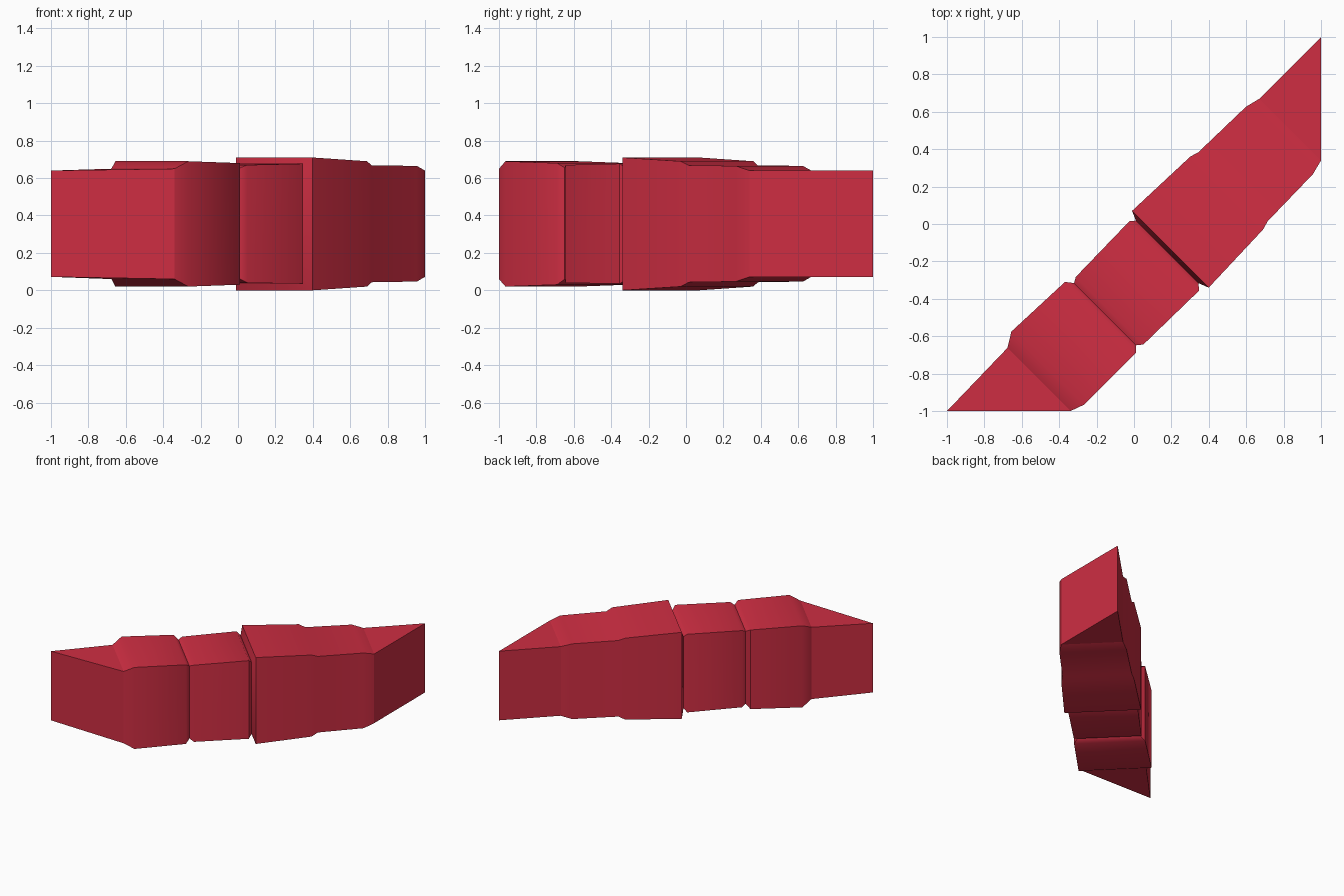
import bpy
import bmesh
from math import radians, sqrt
from mathutils import Vector

cube = bpy.data.objects.get("Cube")
if cube:
    bpy.data.objects.remove(cube, do_unlink=True)

R2 = sqrt(2)


def place(s, t, z):
    """s runs along the diagonal, t across it to the right."""
    return Vector(((s + t) / R2, (s - t) / R2, z))


# Cross-sections along the bar: s, left t, right t, bottom z, top z
SECTIONS = [
    (-0.947, -0.01, 0.467, 0.06, 0.65),   # front segment
    (-0.87, -0.057, 0.495, 0.02, 0.69),
    (-0.48, -0.042, 0.495, 0.03, 0.68),
    (-0.45, -0.003, 0.467, 0.06, 0.655),  # groove
    (-0.42, -0.02, 0.491, 0.04, 0.67),    # middle segment
    (-0.005, -0.028, 0.498, 0.035, 0.677),
    (0.02, -0.005, 0.467, 0.06, 0.65),    # groove
    (0.042, -0.057, 0.523, 0.0, 0.71),    # back segment, stepping down
    (0.467, -0.042, 0.509, 0.02, 0.69),
    (0.515, -0.028, 0.495, 0.043, 0.668),
    (0.865, -0.02, 0.488, 0.047, 0.665),
    (0.947, 0.0, 0.467, 0.072, 0.64),
]

bm = bmesh.new()


# Lofted segments
rings = []
for s, left, right, low, high in SECTIONS:
    corners = ((left, low), (right, low), (right, high), (left, high))
    rings.append([bm.verts.new(place(s, t, z)) for t, z in corners])
for a, b in zip(rings, rings[1:]):
    for i in range(4):
        j = (i + 1) % 4
        bm.faces.new((a[i], a[j], b[j], b[i]))


# Wedge ends, each cut off by an upright wall
def wedge(ring, s):
    low = bm.verts.new(place(s, 0, 0.072))
    high = bm.verts.new(place(s, 0, 0.64))
    bl, br, tr, tl = ring
    bm.faces.new((bl, low, high, tl))
    bm.faces.new((br, tr, high, low))
    bm.faces.new((bl, br, low))
    bm.faces.new((tl, high, tr))


wedge(rings[0], -R2)
wedge(rings[-1], R2)

# Crisp edges where the wedges start
for ring in (rings[0], rings[-1]):
    for i in range(4):
        edge = bm.edges.get((ring[i], ring[(i + 1) % 4]))
        edge.smooth = False

bmesh.ops.recalc_face_normals(bm, faces=bm.faces)
mesh = bpy.data.meshes.new("segmented_bar")
bm.to_mesh(mesh)
bm.free()

# Colour
red = bpy.data.materials.new("red")
red.use_nodes = True
colour = (0.62, 0.027, 0.055, 1)
red.diffuse_color = colour
red.node_tree.nodes["Principled BSDF"].inputs["Base Color"].default_value = colour
mesh.materials.append(red)

bar = bpy.data.objects.new("segmented_bar", mesh)
bpy.context.collection.objects.link(bar)
bpy.ops.object.select_all(action="DESELECT")
bar.select_set(True)
bpy.context.view_layer.objects.active = bar
bpy.ops.object.shade_smooth_by_angle(angle=radians(50), keep_sharp_edges=True)
